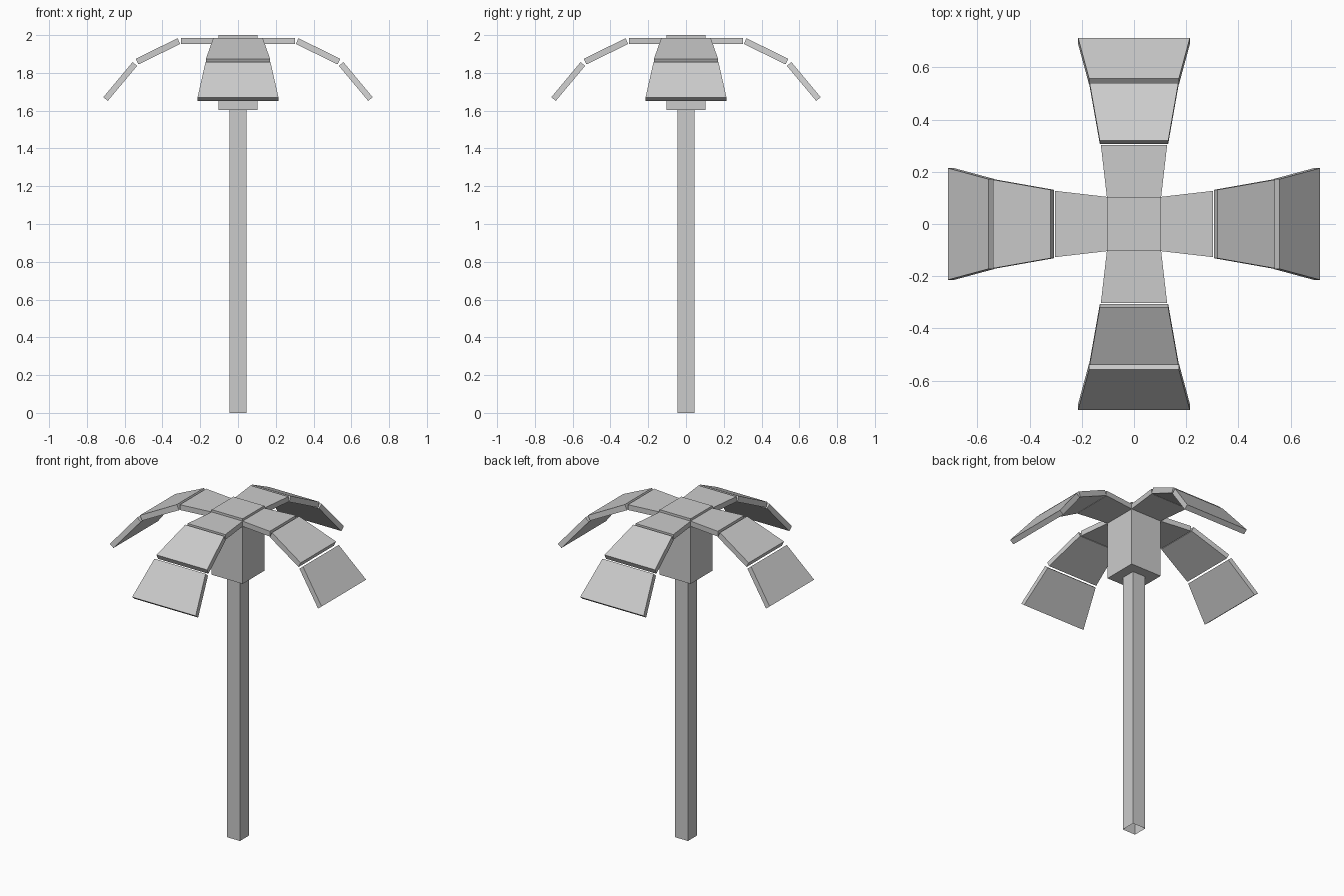
import bpy, bmesh
from math import pi
from mathutils import Matrix

if "Cube" in bpy.data.objects:
    bpy.data.objects.remove(bpy.data.objects["Cube"])


def finish(name, bm):
    bmesh.ops.recalc_face_normals(bm, faces=bm.faces)
    mesh = bpy.data.meshes.new(name)
    bm.to_mesh(mesh)
    bm.free()
    obj = bpy.data.objects.new(name, mesh)
    bpy.context.collection.objects.link(obj)
    return obj


def column(name, half, z0, z1, capped=True):
    bm = bmesh.new()
    bmesh.ops.create_cube(bm, size=1)
    bmesh.ops.scale(bm, vec=(2 * half, 2 * half, z1 - z0), verts=bm.verts)
    bmesh.ops.translate(bm, vec=(0, 0, (z0 + z1) / 2), verts=bm.verts)
    if not capped:
        caps = [f for f in bm.faces if abs(f.normal.z) > 0.9]
        bmesh.ops.delete(bm, geom=caps, context='FACES_ONLY')
    return finish(name, bm)


def panel(name, profile, w0, w1, angle):
    """Tapered slab: side profile (inner top, inner bottom, outer bottom, outer top)."""
    bm = bmesh.new()
    widths = (w0, w0, w1, w1)
    a, b = [[bm.verts.new((x, s * w, z)) for (x, z), w in zip(profile, widths)]
            for s in (-1, 1)]
    bm.faces.new(a)
    bm.faces.new(b[::-1])
    for i in range(4):
        j = (i + 1) % 4
        bm.faces.new((a[i], b[i], b[j], a[j]))
    bmesh.ops.rotate(bm, cent=(0, 0, 0), matrix=Matrix.Rotation(angle, 3, 'Z'), verts=bm.verts)
    return finish(name, bm)


# Hollow square trunk and the block at its top
column("trunk", 0.044, 0, 1.605, capped=False)
column("crown_block", 0.104, 1.604, 2.0)

# Four drooping leaves, three widening panels each
segments = [
    ("inner", [(0.103, 1.986), (0.103, 1.954), (0.303, 1.954), (0.303, 1.986)], 0.104, 0.127),
    ("middle", [(0.320, 1.984), (0.306, 1.953), (0.527, 1.845), (0.541, 1.874)], 0.131, 0.170),
    ("outer", [(0.558, 1.857), (0.534, 1.837), (0.689, 1.652), (0.713, 1.671)], 0.172, 0.214),
]
for k in range(4):
    for label, profile, w0, w1 in segments:
        panel(f"leaf_{k + 1}_{label}", profile, w0, w1, k * pi / 2)
